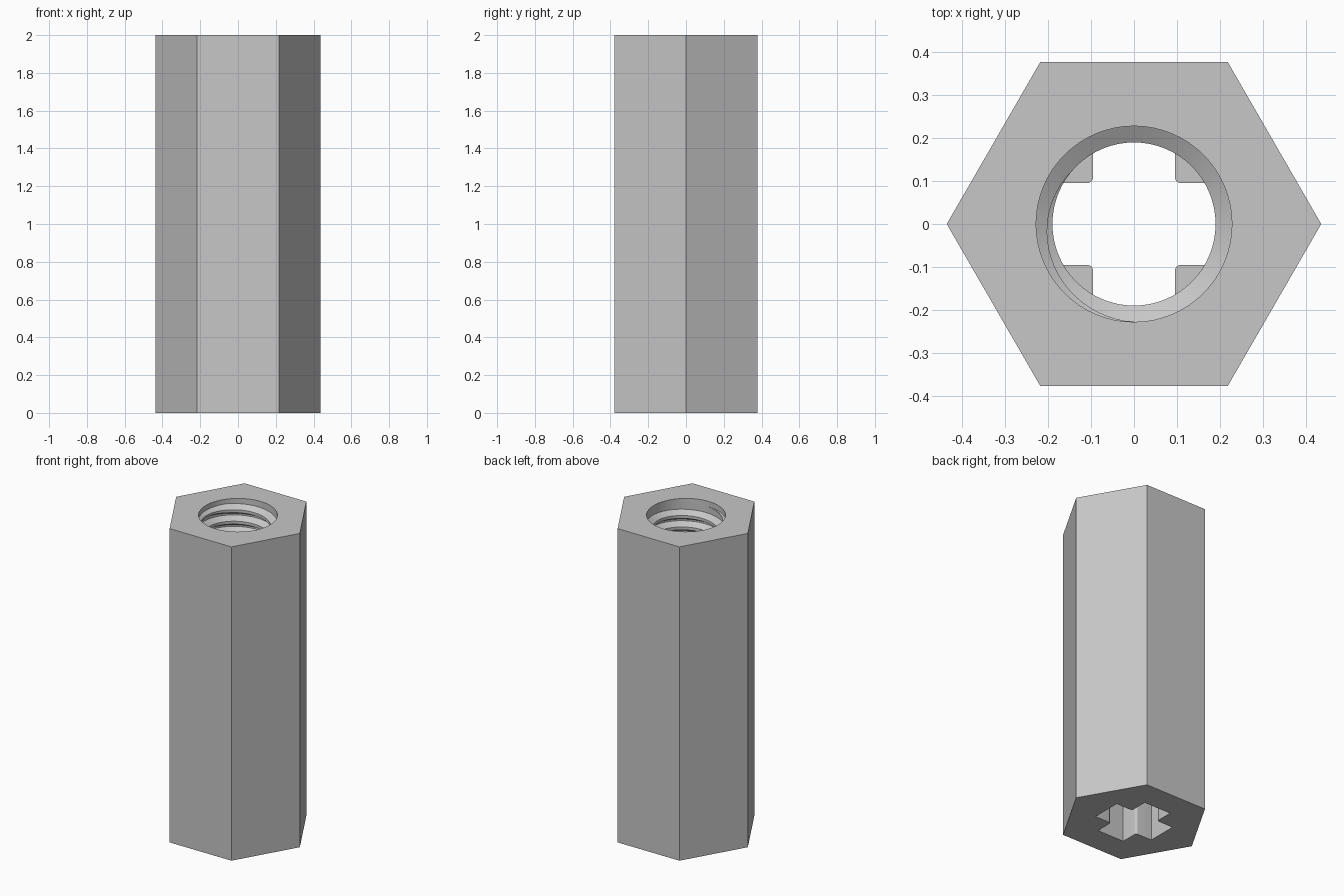
import bpy, bmesh, math
from mathutils import Matrix, Vector

old = bpy.data.objects.get("Cube")
if old:
    bpy.data.objects.remove(old, do_unlink=True)

HEIGHT, HEX_R = 2.0, 0.436
MAJOR, MINOR, PITCH = 0.228, 0.19, 0.073
FLOOR = 1.0          # where the threaded bore meets the cross socket
SEGMENTS = 64

grey = bpy.data.materials.new("plain grey")
grey.use_nodes = True
grey.diffuse_color = (0.57, 0.57, 0.57, 1)
grey.node_tree.nodes["Principled BSDF"].inputs["Base Color"].default_value = grey.diffuse_color


def finish(name, bm):
    bmesh.ops.recalc_face_normals(bm, faces=bm.faces)
    mesh = bpy.data.meshes.new(name)
    bm.to_mesh(mesh)
    bm.free()
    mesh.materials.append(grey)
    obj = bpy.data.objects.new(name, mesh)
    bpy.context.collection.objects.link(obj)
    return obj


def prism(name, outline, low, high):
    bm = bmesh.new()
    base = bm.faces.new([bm.verts.new((x, y, low)) for x, y in outline])
    top = bmesh.ops.extrude_face_region(bm, geom=[base])["geom"]
    bmesh.ops.translate(bm, vec=(0, 0, high - low),
                        verts=[v for v in top if isinstance(v, bmesh.types.BMVert)])
    return finish(name, bm)


def ring(radius, count):
    return [(radius * math.cos(a), radius * math.sin(a))
            for a in (math.tau * i / count for i in range(count))]


def cross_outline(length, half, fillet):
    points = []
    for quarter in range(4):
        turn = Matrix.Rotation(quarter * math.pi / 2, 2)
        corner = [(length, half)]
        for i in range(6):
            a = 1.5 * math.pi - i * math.pi / 10
            corner.append((half + fillet + fillet * math.cos(a),
                           half + fillet + fillet * math.sin(a)))
        corner.append((half, length))
        points += [tuple(turn @ Vector(p)) for p in corner]
    return points


def activate(obj):
    bpy.ops.object.select_all(action="DESELECT")
    obj.select_set(True)
    bpy.context.view_layer.objects.active = obj


# Hexagonal body with a round bore above and a cross socket below
body = prism("hex_body", ring(HEX_R, 6), 0, HEIGHT)
cutters = [prism("bore_cutter", ring(MAJOR, SEGMENTS), FLOOR, HEIGHT + 0.1),
           prism("socket_cutter", cross_outline(0.21, 0.095, 0.015), -0.1, FLOOR + 0.02)]
activate(body)
for cutter in cutters:
    cutter.hide_render = True
    mod = body.modifiers.new("cut", "BOOLEAN")
    mod.operation, mod.solver, mod.object = "DIFFERENCE", "EXACT", cutter
    bpy.ops.object.modifier_apply(modifier=mod.name)
    bpy.data.objects.remove(cutter, do_unlink=True)
activate(body)
bpy.ops.object.shade_smooth_by_angle(angle=math.radians(25))

# Helical thread ridge, fading into the bore wall at its upper end
bm = bmesh.new()
z_end = HEIGHT - 0.035
turns = (z_end - FLOOR - 0.04) / PITCH
steps = int(turns * SEGMENTS)
fade = SEGMENTS * 0.36
rows = []
for i in range(steps + 1):
    back = steps - i
    angle = 1.5 * math.pi - math.tau * back / SEGMENTS
    z = z_end - PITCH * back / SEGMENTS
    size = max(0.03, min(1, back / fade))
    crest = MAJOR - (MAJOR - MINOR) * size
    section = [(MAJOR + 0.001, -PITCH * 0.44 * size), (crest, -PITCH / 8 * size),
               (crest, PITCH / 8 * size), (MAJOR + 0.001, PITCH * 0.44 * size)]
    rows.append([bm.verts.new((r * math.cos(angle), r * math.sin(angle), z + dz))
                 for r, dz in section])
for a, b in zip(rows, rows[1:]):
    for k in range(4):
        n = (k + 1) % 4
        bm.faces.new((a[k], a[n], b[n], b[k]))
bm.faces.new(rows[0])
bm.faces.new(rows[-1])
thread = finish("thread_ridge", bm)
activate(thread)
bpy.ops.object.shade_smooth_by_angle(angle=math.radians(25))
